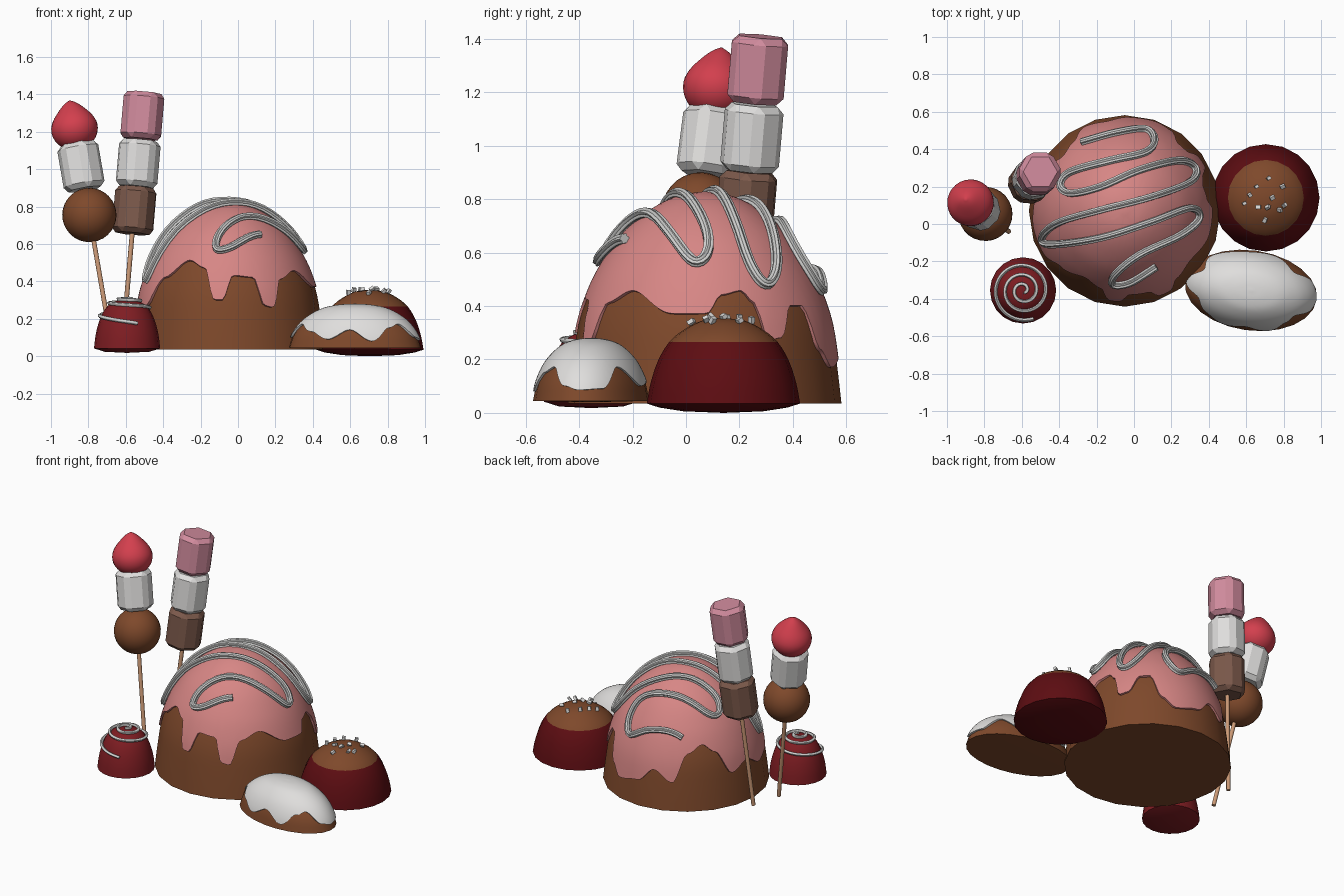
import bpy, bmesh, math, random
from mathutils import Vector, Matrix

if "Cube" in bpy.data.objects:
    bpy.data.objects.remove(bpy.data.objects["Cube"])
random.seed(4)


def material(name, rgb):
    m = bpy.data.materials.new(name)
    m.use_nodes = True
    m.diffuse_color = (*rgb, 1)
    m.node_tree.nodes["Principled BSDF"].inputs["Base Color"].default_value = (*rgb, 1)
    return m


CHOC = material("milk_chocolate", (0.21, 0.066, 0.024))
PINK = material("pink_icing", (0.68, 0.24, 0.235))
WHITE = material("white_sugar", (0.74, 0.73, 0.72))
GREY = material("pale_drizzle", (0.62, 0.62, 0.61))
DARK = material("dark_red", (0.11, 0.004, 0.006))
RED = material("glazed_red", (0.21, 0.012, 0.016))
BERRY = material("berry_red", (0.65, 0.05, 0.075))
MALLOW_PINK = material("mallow_pink", (0.64, 0.26, 0.34))
MALLOW_BROWN = material("mallow_brown", (0.2, 0.1, 0.07))
WOOD = material("stick_wood", (0.6, 0.32, 0.18))


def finish(name, bm, mats, matrix=Matrix(), angle=40):
    bmesh.ops.recalc_face_normals(bm, faces=bm.faces)
    me = bpy.data.meshes.new(name)
    bm.to_mesh(me)
    bm.free()
    ob = bpy.data.objects.new(name, me)
    bpy.context.collection.objects.link(ob)
    for m in mats:
        me.materials.append(m)
    ob.matrix_world = matrix
    if angle:
        bpy.ops.object.select_all(action='DESELECT')
        ob.select_set(True)
        bpy.context.view_layer.objects.active = ob
        bpy.ops.object.shade_smooth_by_angle(angle=math.radians(angle))
    return ob


def smooth(pts, n):
    """Resample points with a Catmull-Rom spline, keeping the originals."""
    p = [Vector(q) for q in pts]
    p = [2 * p[0] - p[1]] + p + [2 * p[-1] - p[-2]]
    out = []
    for i in range(1, len(p) - 2):
        a, b, c, d = p[i - 1:i + 3]
        for k in range(n):
            t = k / n
            out.append(0.5 * (2 * b + (c - a) * t + (2 * a - 5 * b + 4 * c - d) * t * t
                              + (3 * b - a - 3 * c + d) * t ** 3))
    return out + [p[-2]]


def skin(bm, rings, closed=True):
    """Bridge successive vertex rings; single-vertex rings become poles."""
    for a, b in zip(rings, rings[1:]):
        n = max(len(a), len(b))
        for i in range(n):
            j = (i + 1) % n
            quad = [a[i % len(a)], a[j % len(a)], b[j % len(b)], b[i % len(b)]]
            bm.faces.new(list(dict.fromkeys(quad)))


def lathe(name, prof, segs, mats, matrix=Matrix(), split=None):
    bm = bmesh.new()
    rings = []
    for r, z in prof:
        if r < 1e-4:
            rings.append([bm.verts.new((0, 0, z))])
        else:
            rings.append([bm.verts.new((r * math.cos(i * math.tau / segs),
                                        r * math.sin(i * math.tau / segs), z)) for i in range(segs)])
    skin(bm, rings)
    if split:
        for f in bm.faces:
            f.material_index = int(f.calc_center_median().z > split)
    return finish(name, bm, mats, matrix)


def lerp_table(table, x):
    """Linear lookup in an ascending list of (x, y)."""
    for (x0, y0), (x1, y1) in zip(table, table[1:]):
        if x <= x1:
            return y0 + (y1 - y0) * max(0, x - x0) / max(x1 - x0, 1e-6)
    return table[-1][1]


def icing(name, prof, drips, mat, matrix, off=0.009, segs=180, rows=24):
    """Thin shell over a dome with a dripping lower edge; drips = (degrees, height)."""
    drips = [(drips[-1][0] - 360, drips[-1][1])] + drips + [(drips[0][0] + 360, drips[0][1])]
    n = len(prof) - 1
    top = prof[::-1]
    by_s_r = [(i / n, p[0]) for i, p in enumerate(top)]
    by_s_z = [(i / n, p[1]) for i, p in enumerate(top)]
    by_z_s = [(p[1], 1 - i / n) for i, p in enumerate(prof)]
    bm = bmesh.new()
    rings = [[bm.verts.new((0, 0, top[0][1] + off))]] + [[] for _ in range(rows + 1)]
    for i in range(segs):
        deg = drips[1][0] + i * 360 / segs
        for (a0, z0), (a1, z1) in zip(drips, drips[1:]):
            if a0 <= deg < a1:
                t = (deg - a0) / (a1 - a0)
                edge = z0 + (z1 - z0) * t * t * (3 - 2 * t)
        s_end = lerp_table(by_z_s, edge)
        a = math.radians(deg)
        for k in range(1, rows + 2):
            s = s_end * min(k, rows) / rows
            o = off if k <= rows else -0.012
            r = lerp_table(by_s_r, s) + o * min(1, 1.4 * s)
            z = lerp_table(by_s_z, s) + o * (1 - s)
            rings[k].append(bm.verts.new((r * math.cos(a), r * math.sin(a), z)))
    skin(bm, rings)
    return finish(name, bm, [mat], matrix, 50)


def piping(name, path, radius, center, lobes=6):
    """Ribbed piped cord swept along a path."""
    bm = bmesh.new()
    rings = []
    n = lobes * 4
    for i, p in enumerate(path):
        t = (path[min(i + 1, len(path) - 1)] - path[max(i - 1, 0)]).normalized()
        side = t.cross(p - center).normalized()
        up = side.cross(t)
        ring = []
        for k in range(n):
            a = k * math.tau / n
            r = radius * (0.74 + 0.26 * abs(math.sin(a * lobes / 2)))
            ring.append(bm.verts.new(p + side * r * math.cos(a) + up * r * math.sin(a)))
        rings.append(ring)
    skin(bm, rings)
    bm.faces.new(rings[0])
    bm.faces.new(rings[-1])
    return finish(name, bm, [GREY], Matrix(), 45)


def on_dome(prof, loc, x, y, off):
    """Point on a dome surface above local x, y."""
    table = [(p[0], p[1]) for p in prof[::-1]]
    r = math.hypot(x, y)
    return Vector((x + loc[0], y + loc[1], lerp_table(table, max(0, r - off)) + off * 0.8))


# Large mound with pink icing
MOUND = (-0.05, 0.07, 0)
mound = smooth([(0.512, 0.035), (0.495, 0.18), (0.472, 0.33), (0.43, 0.46), (0.38, 0.56),
                (0.305, 0.665), (0.2, 0.755), (0.1, 0.805), (0, 0.82)], 3)
lathe("mound", [(0, 0.035)] + mound, 20, [CHOC], Matrix.Translation(MOUND))
icing("mound_icing", mound, [
    (-154, .27), (-139, .42), (-120, .51), (-107, .47), (-99, .30), (-94, .30), (-87, .43),
    (-73, .42), (-67, .27), (-61, .26), (-53, .41), (-38, .455), (-15, .37), (1, .37), (8, .44),
    (18, .455), (24, .41), (29, .27), (36, .28), (44, .40), (52, .40), (60, .24), (70, .17),
    (88, .20), (101, .29), (115, .22), (126, .40), (138, .45), (148, .40), (160, .25), (175, .30),
    (190, .24)], PINK, Matrix.Translation(MOUND))

# Zigzag drizzle over the mound
zigzag = [(-.28, .44), (-.1, .49), (.06, .51), (.11, .45), (.06, .385), (-.13, .34), (-.34, .28),
          (-.395, .21), (-.34, .165), (-.18, .2), (.03, .29), (.24, .34), (.33, .3), (.3, .225),
          (.09, .145), (-.18, .075), (-.4, .01), (-.49, -.065), (-.45, -.11), (-.18, -.075),
          (.09, .01), (.3, .085), (.35, .03), (.25, -.06), (.03, -.165), (-.1, -.27),
          (-.11, -.325), (-.02, -.315), (.12, -.23)]
path = [on_dome(mound, MOUND, p.x + 0.05, p.y - 0.07, 0.018) for p in smooth(zigzag, 6)]
piping("mound_drizzle", path, 0.021, Vector((-0.05, 0.07, 0.2)))

# Wide red bonbon with a chocolate cap and sugar crystals
WIDE = (0.705, 0.14, 0)
wide = smooth([(0.287, 0.035), (0.273, 0.11), (0.245, 0.195), (0.203, 0.265), (0.15, 0.31),
               (0.08, 0.345), (0, 0.355)], 3)
lathe("wide_bonbon", [(0, 0.0), (0.15, 0.006), (0.24, 0.02)] + wide, 20, [DARK, CHOC],
      Matrix.Translation(WIDE), 0.266)
for x, y in [(.72, .245), (.655, .2), (.795, .2), (.62, .155), (.59, .11), (.74, .14), (.805, .1),
             (.665, .09), (.7, .02), (.78, .075), (.715, .09)]:
    bm = bmesh.new()
    bmesh.ops.create_cube(bm, size=0.02)
    spin = Matrix.Rotation(random.uniform(0, 3), 4, Vector((random.random(), random.random(), 1)))
    p = on_dome(wide, WIDE, x - WIDE[0], y - WIDE[1], 0.01)
    finish("sugar_crystal", bm, [WHITE], Matrix.Translation(p) @ spin @ Matrix.Diagonal((1, .8, 1.3, 1)), 0)

# Oval bonbon with white icing
oval = smooth([(0.28, 0.045), (0.258, 0.12), (0.21, 0.195), (0.14, 0.248), (0.07, 0.268), (0, 0.272)], 4)
oval_m = (Matrix.Translation((0.625, -0.355, 0)) @ Matrix.Rotation(math.radians(-8), 4, 'Z')
          @ Matrix.Diagonal((1.27, 0.765, 1, 1)))
lathe("oval_bonbon", [(0, 0.04)] + oval, 24, [CHOC], oval_m)
icing("oval_icing", oval, [
    (0, .085), (25, .09), (45, .17), (75, .10), (100, .12), (130, .10), (155, .18), (180, .10),
    (205, .17), (230, .13), (250, .09), (270, .14), (290, .08), (310, .15), (325, .17), (345, .10)],
    WHITE, oval_m)

# Small red bonbon with a piped spiral
SMALL = (-0.593, -0.355, 0)
small = smooth([(0.177, 0.042), (0.167, 0.12), (0.145, 0.2), (0.11, 0.262), (0.06, 0.295), (0, 0.305)], 3)
lathe("small_bonbon", [(0, 0.018), (0.12, 0.024)] + small, 20, [RED], Matrix.Translation(SMALL))
path = []
for i in range(121):
    t = i / 120
    a = math.radians(-70 - 1080 * t)
    r = 0.16 * (1 - t) + 0.012
    r -= 0.01 * (1 - t)
    path.append(on_dome(small, SMALL, r * math.cos(a), r * math.sin(a), 0.007))
piping("small_spiral", path, 0.01, Vector((SMALL[0], SMALL[1], 0.05)), 4)


# Skewers
def along(a, b, z, spin=0):
    """Matrix placed at height z on the line a-b, with local z along it."""
    a, b = Vector(a), Vector(b)
    p = a.lerp(b, (z - a.z) / (b.z - a.z))
    rot = (b - a).to_track_quat('Z', 'Y').to_matrix().to_4x4()
    return Matrix.Translation(p) @ rot @ Matrix.Rotation(math.radians(spin), 4, 'Z')


def stick(name, a, b):
    h = (Vector(b) - Vector(a)).length / 2
    lathe(name, [(0, -h), (0.013, -h), (0.013, h), (0, h)], 10, [WOOD], along(a, b, (a[2] + b[2]) / 2))


def mallow(name, mat, m, r=0.122, h=0.25):
    bm = bmesh.new()
    bmesh.ops.create_cone(bm, cap_ends=True, segments=6, radius1=r, radius2=r, depth=h)
    bmesh.ops.bevel(bm, geom=bm.edges[:], offset=0.026, segments=1, affect='EDGES')
    finish(name, bm, [mat], m, 0)


A, B = (-0.62, 0.16, 0.03), (-0.51, 0.27, 1.3)
stick("tall_stick", A, B)
mallow("brown_mallow", MALLOW_BROWN, along(A, B, 0.78, 10))
mallow("white_mallow", WHITE, along(A, B, 1.03, 25))
mallow("pink_mallow", MALLOW_PINK, along(A, B, 1.285, 15))

C, D = (-0.67, -0.04, 0.03), (-0.88, 0.118, 1.25)
stick("berry_stick", C, D)
bm = bmesh.new()
bmesh.ops.create_uvsphere(bm, u_segments=28, v_segments=16, radius=0.145)
finish("chocolate_ball", bm, [CHOC], along(C, D, 0.755))
mallow("berry_mallow", WHITE, along(C, D, 1.015, 20))
berry = smooth([(0, -0.115), (0.07, -0.1), (0.113, -0.055), (0.125, 0), (0.108, 0.05),
                (0.072, 0.095), (0.035, 0.13), (0, 0.15)], 3)
lathe("berry", berry, 28, [BERRY], along(C, D, 1.222))
